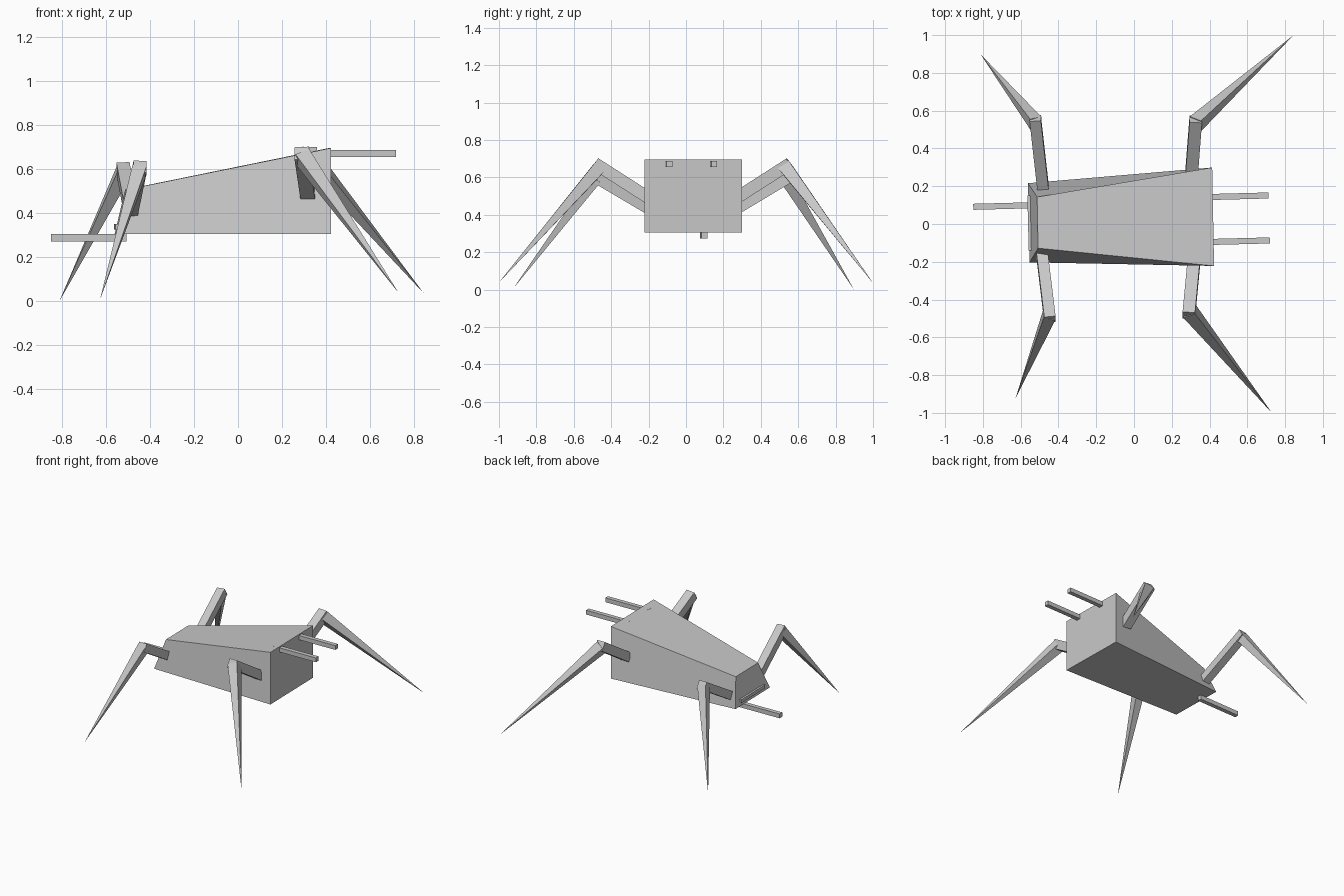
import bpy, bmesh
from mathutils import Vector

if "Cube" in bpy.data.objects:
    bpy.data.objects.remove(bpy.data.objects["Cube"])

grey = bpy.data.materials.new("plain grey")
grey.diffuse_color = (0.58, 0.58, 0.58, 1)
grey.use_nodes = True
grey.node_tree.nodes["Principled BSDF"].inputs["Base Color"].default_value = grey.diffuse_color


def make(name, verts, faces):
    """Flat-shaded object from a handful of corner points."""
    bm = bmesh.new()
    vs = [bm.verts.new(v) for v in verts]
    for f in faces:
        bm.faces.new([vs[i] for i in f])
    bmesh.ops.recalc_face_normals(bm, faces=bm.faces[:])
    me = bpy.data.meshes.new(name)
    bm.to_mesh(me)
    bm.free()
    me.materials.append(grey)
    ob = bpy.data.objects.new(name, me)
    bpy.context.collection.objects.link(ob)
    return ob


def ring(centre, axis, side, w, h):
    """Rectangle around centre, square to axis, one side along 'side'."""
    d = axis.normalized()
    u = (side - d * side.dot(d)).normalized()
    v = d.cross(u)
    return [centre + u * (sx * w / 2) + v * (sy * h / 2)
            for sx, sy in ((-1, -1), (1, -1), (1, 1), (-1, 1))]


BOX = [(0, 1, 2, 3), (4, 5, 6, 7)] + [(i, (i + 1) % 4, (i + 1) % 4 + 4, i + 4) for i in range(4)]
SPIKE = [(0, 1, 2, 3)] + [(i, (i + 1) % 4, 4) for i in range(4)]


def beam(name, a, b, w, h, side):
    a, b = Vector(a), Vector(b)
    return make(name, ring(a, b - a, side, w, h) + ring(b, b - a, side, w, h), BOX)


def spike(name, a, b, w, side):
    a, b = Vector(a), Vector(b)
    return make(name, ring(a, b - a, side, w, w) + [b], SPIKE)


X, Y = Vector((1, 0, 0)), Vector((0, 1, 0))

# tapering wedge body: tall wide end at +x, low narrow end at -x
make("body", [
    (-0.553, -0.203, 0.305), (0.424, -0.222, 0.305), (0.414, 0.299, 0.305), (-0.561, 0.216, 0.305),
    (-0.508, -0.128, 0.507), (0.424, -0.222, 0.696), (0.414, 0.299, 0.696), (-0.513, 0.143, 0.507)], BOX)

# slim bar across the narrow end
beam("mouth_bar", (-0.552, 0.15, 0.338), (-0.545, -0.14, 0.338), 0.025, 0.025, X)

# square rods, two at the wide end and one under the narrow end
beam("upper_rod_back", (0.37, 0.142, 0.671), (0.712, 0.151, 0.671), 0.032, 0.032, Y)
beam("upper_rod_front", (0.37, -0.096, 0.671), (0.719, -0.087, 0.671), 0.032, 0.032, Y)
beam("lower_rod", (-0.851, 0.091, 0.288), (-0.507, 0.1, 0.288), 0.032, 0.032, Y)

# legs: root inside the body, knee, foot tip, thickness
legs = {
    "front_right": ((0.318, -0.19, 0.484), (0.290, -0.485, 0.673), (0.730, -1.0, 0.038), 0.066),
    "back_right": ((0.305, 0.27, 0.490), (0.327, 0.555, 0.673), (0.845, 1.0, 0.035), 0.066),
    "front_left": ((-0.492, -0.12, 0.385), (-0.445, -0.505, 0.612), (-0.627, -0.922, 0.008), 0.06),
    "back_left": ((-0.478, 0.16, 0.365), (-0.523, 0.56, 0.605), (-0.812, 0.898, 0.0), 0.06),
}
for name, (root, knee, foot, w) in legs.items():
    beam(name + "_upper_leg", root, knee, w, w, X)
    hip, k = Vector(root), Vector(knee)
    start = k + (hip - k).normalized() * 0.03
    spike(name + "_lower_leg", start, foot, w + 0.004, X)
